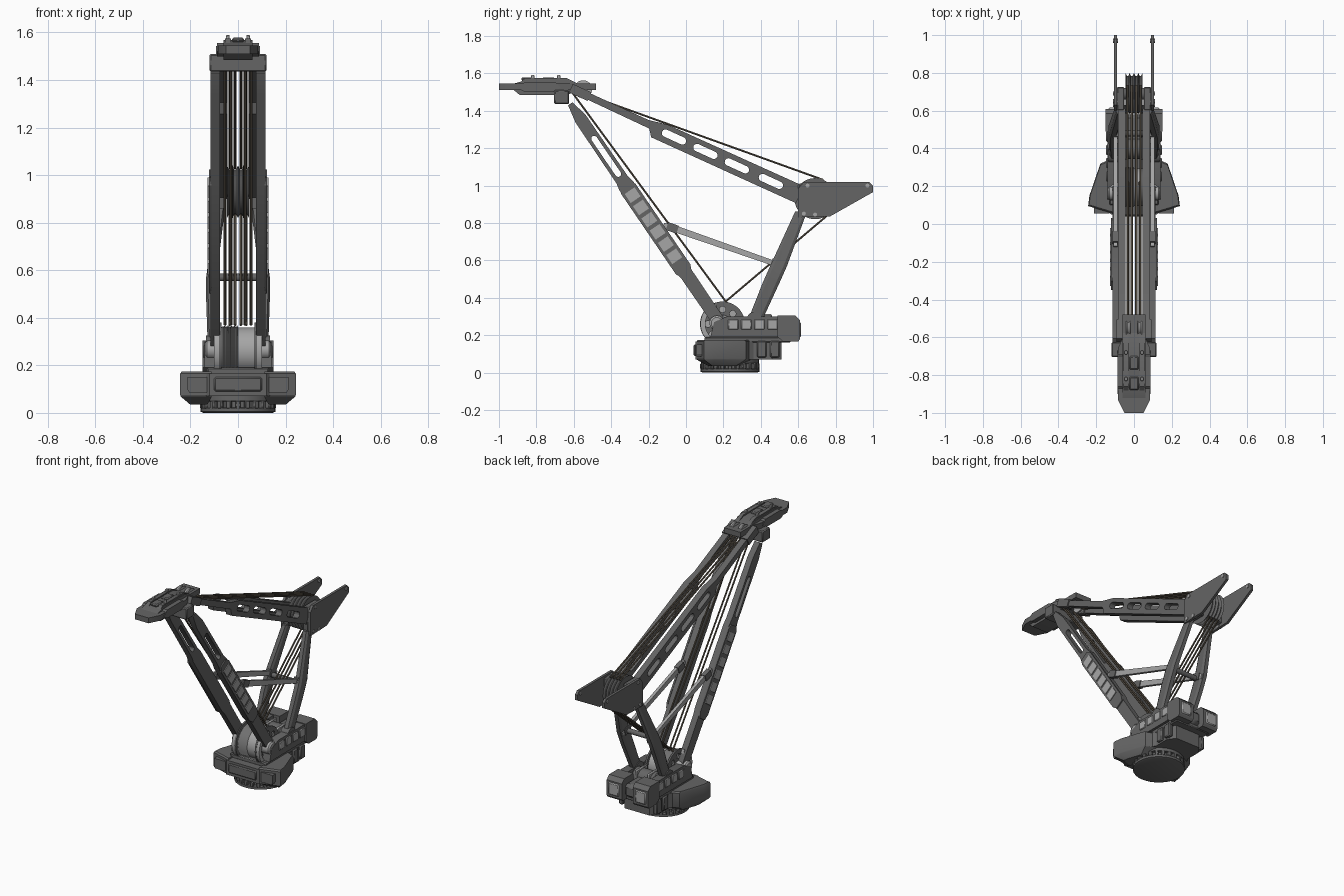
import bpy, bmesh
from math import pi, sin, cos, radians
from mathutils import Matrix, Vector

if "Cube" in bpy.data.objects:
    bpy.data.objects.remove(bpy.data.objects["Cube"])


def material(name, c):
    m = bpy.data.materials.new(name)
    m.diffuse_color = (*c, 1)
    m.use_nodes = True
    m.node_tree.nodes["Principled BSDF"].inputs["Base Color"].default_value = m.diffuse_color
    return m


DARK = material("dark_steel", (.13, .13, .13))
LIGHT = material("light_steel", (.38, .38, .38))
ROPE = material("rope_brown", (.12, .1, .075))


def add(name, mesh, mat=DARK, mirror=False, bevel=0):
    ob = bpy.data.objects.new(name, mesh)
    bpy.context.collection.objects.link(ob)
    mesh.materials.clear()
    mesh.materials.append(mat)
    if bevel:
        b = ob.modifiers.new("bevel", 'BEVEL')
        b.width, b.segments = bevel, 1
    if mirror:
        ob.modifiers.new("mirror", 'MIRROR').use_mirror_merge = False
    return ob


def from_bm(name, bm, *a):
    bmesh.ops.recalc_face_normals(bm, faces=bm.faces)
    me = bpy.data.meshes.new(name)
    bm.to_mesh(me)
    bm.free()
    return add(name, me, *a)


def box(name, x, y, z, mat=DARK, mirror=False, bevel=.006):
    bm = bmesh.new()
    bmesh.ops.create_cube(bm, size=1)
    for v in bm.verts:
        v.co = [(r[0] + r[1]) / 2 + c * (r[1] - r[0]) for r, c in zip((x, y, z), v.co)]
    return from_bm(name, bm, mat, mirror, bevel)


def frame(a, b=None):
    """Side-view frame: local x runs a to b in the yz plane, local z is world x."""
    b = b or (a[0] + 1, a[1])
    u = Vector((0, b[0] - a[0], b[1] - a[1])).normalized()
    n = Vector((1, 0, 0))
    m = Matrix((u, n.cross(u), n)).transposed().to_4x4()
    m.translation = (0, *a)
    return m


SIDE = frame((0, 0))
PLAN = Matrix.Identity(4)


def from_curve(name, splines, setup, M, *a):
    cu = bpy.data.curves.new(name, 'CURVE')
    setup(cu)
    for pts, closed in splines:
        s = cu.splines.new('POLY')
        s.points.add(len(pts) - 1)
        for p, q in zip(s.points, pts):
            p.co = (*q, *([0] * (3 - len(q))), 1)
        s.use_cyclic_u = closed
    ob = bpy.data.objects.new(name, cu)
    bpy.context.collection.objects.link(ob)
    me = bpy.data.meshes.new_from_object(ob.evaluated_get(bpy.context.evaluated_depsgraph_get()))
    bpy.data.objects.remove(ob)
    me.transform(M)
    return add(name, me, *a)


def plate(name, loops, lo, hi, M=SIDE, mat=DARK, mirror=False):
    """Flat plate; the first loop is the outline, the rest are holes."""
    def setup(cu):
        cu.dimensions, cu.fill_mode, cu.extrude = '2D', 'BOTH', (hi - lo) / 2
    return from_curve(name, [(l, True) for l in loops], setup,
                      M @ Matrix.Translation((0, 0, (lo + hi) / 2)), mat, mirror)


def rope(name, pts, r=.005, mirror=True, mat=ROPE):
    def setup(cu):
        cu.dimensions, cu.bevel_depth, cu.bevel_resolution, cu.use_fill_caps = '3D', r, 1, True
    return from_curve(name, [(pts, False)], setup, PLAN, mat, mirror)


def arc(cx, cy, r, a0=0, a1=2 * pi, n=24, end=False):
    return [(cx + r * cos(a0 + (a1 - a0) * i / n), cy + r * sin(a0 + (a1 - a0) * i / n))
            for i in range(n + end)]


def slot(u0, u1, v, r):
    return arc(u0 + r, v, r, pi / 2, 3 * pi / 2, 6, True) + arc(u1 - r, v, r, -pi / 2, pi / 2, 6, True)


def rect(u0, u1, v0, v1):
    return [(u0, v0), (u1, v0), (u1, v1), (u0, v1)]


def loft(name, rings, *a):
    bm = bmesh.new()
    vs = [[bm.verts.new(p) for p in r] for r in rings]
    n = len(vs[0])
    for r, s in zip(vs, vs[1:]):
        for i in range(n):
            bm.faces.new((r[i], r[(i + 1) % n], s[(i + 1) % n], s[i]))
    bm.faces.new(vs[0][::-1])
    bm.faces.new(vs[-1])
    return from_bm(name, bm, *a)


def lathe(name, prof, M, mat=DARK, mirror=False, n=32):
    """Turned part; profile of (height, radius) along local z."""
    return loft(name, [[M @ Vector((*p, h)) for p in arc(0, 0, r, n=n)] for h, r in prof], mat, mirror)


# Slewing ring with rollers
C = .235
ring = Matrix.Translation((0, C, 0))
lathe("slew_ring", [(0, .145), (.005, .158), (.02, .158), (.022, .135), (.048, .135), (.05, .155), (.08, .155)], ring)
bm = bmesh.new()
for i in range(24):
    m = ring @ Matrix.Rotation(i * pi / 12, 4, 'Z') @ Matrix.Translation((.146, 0, .034))
    bmesh.ops.create_cube(bm, size=1, matrix=m @ Matrix.Diagonal((.026, .022, .034, 1)))
from_bm("slew_rollers", bm, DARK, False, .004)

# Turntable platform with flared front wings
half = [(.12, .05), (.15, .08), (.16, .3), (.125, .36), (.125, .46), (.09, .51)]
plate("platform", [half + [(-x, y) for x, y in half[::-1]]], .07, .165, PLAN)
wing = [(.11, .055), (.243, .095), (.236, .15), (.178, .32), (.11, .35)]
def inset(z, k):
    return [(.15 + (x - .15) * k, .2 + (y - .2) * k, z) for x, y in wing]
loft("wing", [inset(.035, .55), inset(.068, .97), inset(.075, 1), inset(.165, 1), inset(.174, .94)], DARK, True)
plate("wing_front_panel", [[(.13, .085), (.205, .085), (.213, .1), (.213, .15), (.13, .15)]], -.09, -.055,
      Matrix(((1, 0, 0, 0), (0, 0, -1, 0), (0, 1, 0, 0), (0, 0, 0, 1))), DARK, True)
box("platform_front_rib", (-.1, .1), (.04, .08), (.09, .15))
for y in (.38, .45):
    box("platform_side_rib", (.11, .14), (y, y + .05), (.08, .17), DARK, True)

# Winch deck: side boxes, rear counterweight boxes, cross housing
box("deck", (-.13, .13), (.1, .56), (.16, .19))
plate("side_box", [[(.13, .19), (.5, .19), (.52, .21), (.52, .285), (.5, .3), (.22, .3), (.15, .27)]], .085, .14, SIDE, DARK, True)
for i in range(4):
    y = .225 + i * .07
    box("side_box_panel", (.138, .147), (y, y + .055), (.23, .285), LIGHT, True, .004)
plate("rear_box", [[(.49, .19), (.52, .165), (.6, .165), (.61, .18), (.61, .28), (.585, .305), (.49, .305)]], .04, .15, SIDE, DARK, True)
box("rear_box_panel", (.06, .135), (.6, .616), (.19, .27), LIGHT, True)
box("rear_cross_housing", (-.05, .05), (.42, .58), (.18, .27), DARK, False, .02)
lathe("winch_motor", [(-.085, .045), (-.075, .055), (.075, .055), (.085, .045)], frame((.4, .25)), DARK, False, 16)
for x in (-.045, .045):
    box("motor_band", (x - .008, x + .008), (.34, .46), (.19, .312), LIGHT)

# Rope drum with holed flanges
D = (.195, .26)
prof = [(-.07, .1)] + [(-.066 + i * .003, .108 if i % 2 else .101) for i in range(22)]
lathe("rope_drum", prof + [(0, .1), (.07, .1)], frame(D), LIGHT, False, 40)
holes = [arc(.078 * cos(i * pi / 4), .078 * sin(i * pi / 4), .017, n=12) for i in range(8)]
plate("drum_flange", [arc(0, 0, .12, n=40)] + holes, .069, .08, frame(D), DARK, True)
lathe("drum_axle", [(.07, .05), (.1, .045), (.125, .03)], frame(D), LIGHT, True, 20)
plate("drum_guard", [arc(*D, .118, pi * .6, pi * 1.25, 14, True) + arc(*D, .092, pi * 1.25, pi * .6, 14, True)],
      .08, .1, SIDE, LIGHT, True)

# Main boom: two slotted legs with armour and light panels
boom = frame((.17, .28), (-.62, 1.44))
edge = [(-.03, .022), (.0, .034), (.3, .036), (.34, .044), (.87, .044), (.91, .036), (1.3, .034), (1.4, .015)]
plate("boom_leg", [[(u, -v) for u, v in edge] + edge[::-1], slot(.93, 1.19, 0, .016)], .075, .115, boom, DARK, True)
plate("boom_armour", [[(.29, -.03), (.33, -.047), (.85, -.047), (.88, -.03), (.88, .03), (.85, .047), (.33, .047), (.29, .03)]],
      .112, .123, boom, DARK, True)
for i in range(6):
    u = .385 + i * .079
    plate("boom_panel", [rect(u, u + .058, -.032, .032)], .12, .128, boom, LIGHT, True)
lathe("boom_foot_pivot", [(.065, .04), (.13, .04), (.138, .03)], frame((.165, .265)), LIGHT, True, 16)
box("boom_top_cross_box", (-.12, .12), (-.705, -.625), (1.435, 1.51))

# Head with chamfered nose, deck, side pods and sheaves
def sym(h):
    return [h + [(-x, y) for x, y in h[::-1]]]
plate("head_base", sym([(.05, -1), (.085, -.93), (.085, -.66), (.06, -.6), (.06, -.48)]), 1.51, 1.545, PLAN)
plate("head_body", [[(-.92, 1.51), (-.89, 1.485), (-.64, 1.485), (-.56, 1.51), (-.56, 1.54), (-.64, 1.565), (-.84, 1.568), (-.92, 1.545)]], -.06, .06)
plate("head_top_rail", [[(-.9, 1.54), (-.86, 1.575), (-.64, 1.575), (-.58, 1.545)]], .03, .055, SIDE, DARK, True)
plate("head_side_pod", [[(-.9, 1.52), (-.86, 1.5), (-.7, 1.5), (-.67, 1.525), (-.7, 1.555), (-.86, 1.555)]], .06, .088, SIDE, DARK, True)
for y in (-.82, -.68):
    box("head_lug", (.035, .05), (y - .01, y + .01), (1.565, 1.59), LIGHT, True, .003)
for y in (-.88, -.77):
    box("head_deck_hatch", (-.025, .025), (y, y + .07), (1.56, 1.578))
groove = [(-.012, .4), (-.012, 1), (-.004, .86), (.004, .86), (.012, 1), (.012, .4)]
def sheave(name, x, y, z, r, mat):
    lathe(name, [(h + x, k * r) for h, k in groove], frame((y, z)), mat, True)
sheave("head_sheave", .03, -.55, 1.515, .048, LIGHT)

# Rear jib: slim front end and deep slotted rear end
jib = frame((-.57, 1.5), (.62, .955))
slots = [slot(u, u + .14, -.008, .02) for u in (.49, .675, .86, 1.06)]
plate("jib_leg", [[(-.03, -.018), (.42, -.022), (.45, -.06), (1.3, -.058), (1.3, .042), (.5, .038), (.4, .018), (-.03, .018)]] + slots,
      .045, .085, jib, DARK, True)
plate("jib_head_clevis", [rect(-.05, .06, -.025, .025)], .04, .092, jib, DARK, True)
box("jib_rear_end", (.05, .092), (.6, .725), (.85, 1.01), DARK, True)

# Rear side plates with bolts, sheave cluster and shaft
plate("rear_side_plate", [[(.6, .83), (.77, .835), (1, .965), (1, 1), (.98, 1.02), (.63, 1.02), (.6, .985)]], .09, .107, SIDE, DARK, True)
for y, z in ((.63, .85), (.69, .845), (.65, 1), (.97, 1)):
    lathe("plate_bolt", [(.085, .011), (.112, .011)], frame((y, z)), LIGHT, True, 8)
R = (.69, .93)
for x in (.012, .034):
    sheave("rear_sheave", x, *R, .11, DARK)
lathe("rear_shaft", [(-.1, .03), (.1, .03)], frame(R), LIGHT, False, 16)

# Rear mast legs (kinked) with cross shaft, and diagonal braces
def section(x, y, z, hx, hy):
    k = .6
    return [(x + a * hx, y + b * hy, z) for a, b in
            ((1, k), (k, 1), (-k, 1), (-1, k), (-1, -k), (-k, -1), (k, -1), (1, -k))]
loft("mast_leg", [section(.105, .365, .27, .022, .038), section(.112, .455, .48, .022, .045),
                  section(.112, .495, .57, .022, .045), section(.075, .615, .86, .02, .032)], DARK, True)
lathe("mast_cross_shaft", [(-.11, .016), (.11, .016)], frame((.48, .57)), DARK, False, 12)
lathe("mast_foot_pivot", [(.08, .04), (.135, .04)], frame((.365, .285)), DARK, True, 16)
brace = frame((-.12, .79), (.54, .56))
plate("brace", [[(0, -.012), (.08, -.018), (.6, -.014), (.69, -.014), (.69, .014), (.6, .014), (.08, .018), (0, .012)]],
      .088, .108, brace, LIGHT, True)
for u in (.02, .61):
    plate("brace_collar", [rect(u, u + .06, -.022, .022)], .083, .113, brace, DARK, True)

# Hoist ropes: drum to head, drum to rear sheaves, rear sheaves to head
for x in (.03, .055):
    rope("hoist_rope", [(x, .22, .37), (x, -.61, 1.5)], .006)
for x in (.012, .034):
    rope("rear_rope", [(x, .2, .37), (x, .755, .84)], .006)
    rope("top_rope", [(x, .735, 1.03), (x, -.53, 1.485)], .006)

# Smooth the round parts, keep the edges sharp
bpy.ops.object.select_all(action='SELECT')
bpy.context.view_layer.objects.active = bpy.data.objects["rope_drum"]
bpy.ops.object.shade_smooth_by_angle(angle=radians(28))
